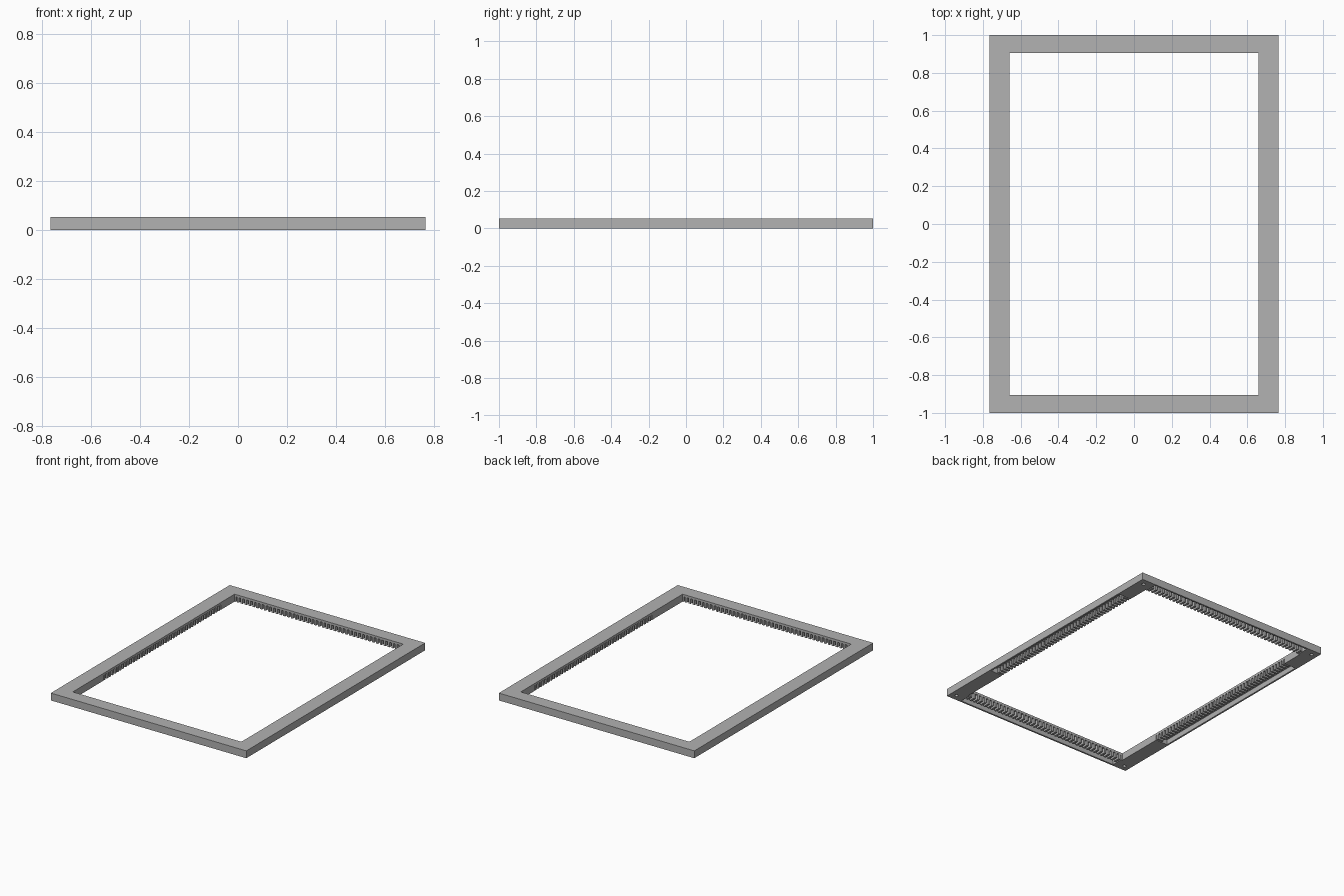
import bpy
import bmesh
from mathutils import Matrix, Vector

# Remove the default cube
if "Cube" in bpy.data.objects:
    bpy.data.objects.remove(bpy.data.objects["Cube"])

OX, OY = 0.765, 1.0        # outer half sizes
IX, IY = 0.66, 0.905       # opening half sizes
H, DEPTH = 0.052, 0.036    # frame height, channel depth
WALL = 0.012               # outer rim thickness
PITCH = 0.03               # comb spacing
Y0, Y1, XE = -0.56, 0.75, 0.65   # channel ends

grey = bpy.data.materials.new("mid_grey")
grey.use_nodes = True
grey.diffuse_color = (0.445, 0.445, 0.445, 1)
grey.node_tree.nodes["Principled BSDF"].inputs["Base Color"].default_value = grey.diffuse_color


def add_box(bm, lo, hi):
    lo, hi = Vector(lo), Vector(hi)
    size = Matrix.Diagonal((*(hi - lo), 1))
    bmesh.ops.create_cube(bm, size=1, matrix=Matrix.Translation((lo + hi) / 2) @ size)


def make(name, bm):
    mesh = bpy.data.meshes.new(name)
    bm.to_mesh(mesh)
    bm.free()
    mesh.materials.append(grey)
    obj = bpy.data.objects.new(name, mesh)
    bpy.context.collection.objects.link(obj)
    return obj


# Rectangular frame
bm = bmesh.new()
rings = []
for z in (0, H):
    for hx, hy in ((OX, OY), (IX, IY)):
        rings.append([bm.verts.new((sx * hx, sy * hy, z))
                      for sx, sy in ((-1, -1), (1, -1), (1, 1), (-1, 1))])
bot_out, bot_in, top_out, top_in = rings
for a, b in ((bot_out, top_out), (top_out, top_in), (top_in, bot_in), (bot_in, bot_out)):
    for i in range(4):
        j = (i + 1) % 4
        bm.faces.new((a[i], a[j], b[j], b[i]))
bmesh.ops.recalc_face_normals(bm, faces=bm.faces)
frame = make("frame", bm)

# Underside channels, open towards the middle, and corner holes
bm = bmesh.new()
for s in (-1, 1):
    xs = sorted((s * (IX - 0.02), s * (OX - WALL)))
    ys = sorted((s * (IY - 0.02), s * (OY - WALL)))
    add_box(bm, (xs[0], Y0, -0.02), (xs[1], Y1, DEPTH))
    add_box(bm, (-XE, ys[0], -0.02), (XE, ys[1], DEPTH))
    for t in (-1, 1):
        bmesh.ops.create_cone(bm, cap_ends=True, segments=12, radius1=0.012, radius2=0.012,
                              depth=0.06, matrix=Matrix.Translation((s * 0.72, t * 0.955, 0)))
cutter = make("channel_cutter", bm)
cutter.hide_render = True
cutter.hide_viewport = True
cut = frame.modifiers.new("channels", "BOOLEAN")
cut.operation = "DIFFERENCE"
cut.solver = "EXACT"
cut.object = cutter


# Comb of slats along the inner edge of each channel
def comb(name, along_y, side, start, end, edge):
    bm = bmesh.new()
    count = round((end - start) / PITCH)
    step = (end - start) / count
    near, far = sorted((side * edge, side * (edge + 0.045)))
    for i in range(count):
        p = start + (i + 0.25) * step
        q = p + step / 2
        if along_y:
            add_box(bm, (near, p, 0), (far, q, DEPTH))
        else:
            add_box(bm, (p, near, 0), (q, far, DEPTH))
    make(name, bm)


comb("left_comb", True, 1, Y0, Y1, IX)
comb("right_comb", True, -1, Y0, Y1, IX)
comb("back_comb", False, 1, -XE, XE, IY)
comb("front_comb", False, -1, -XE, XE, IY)
